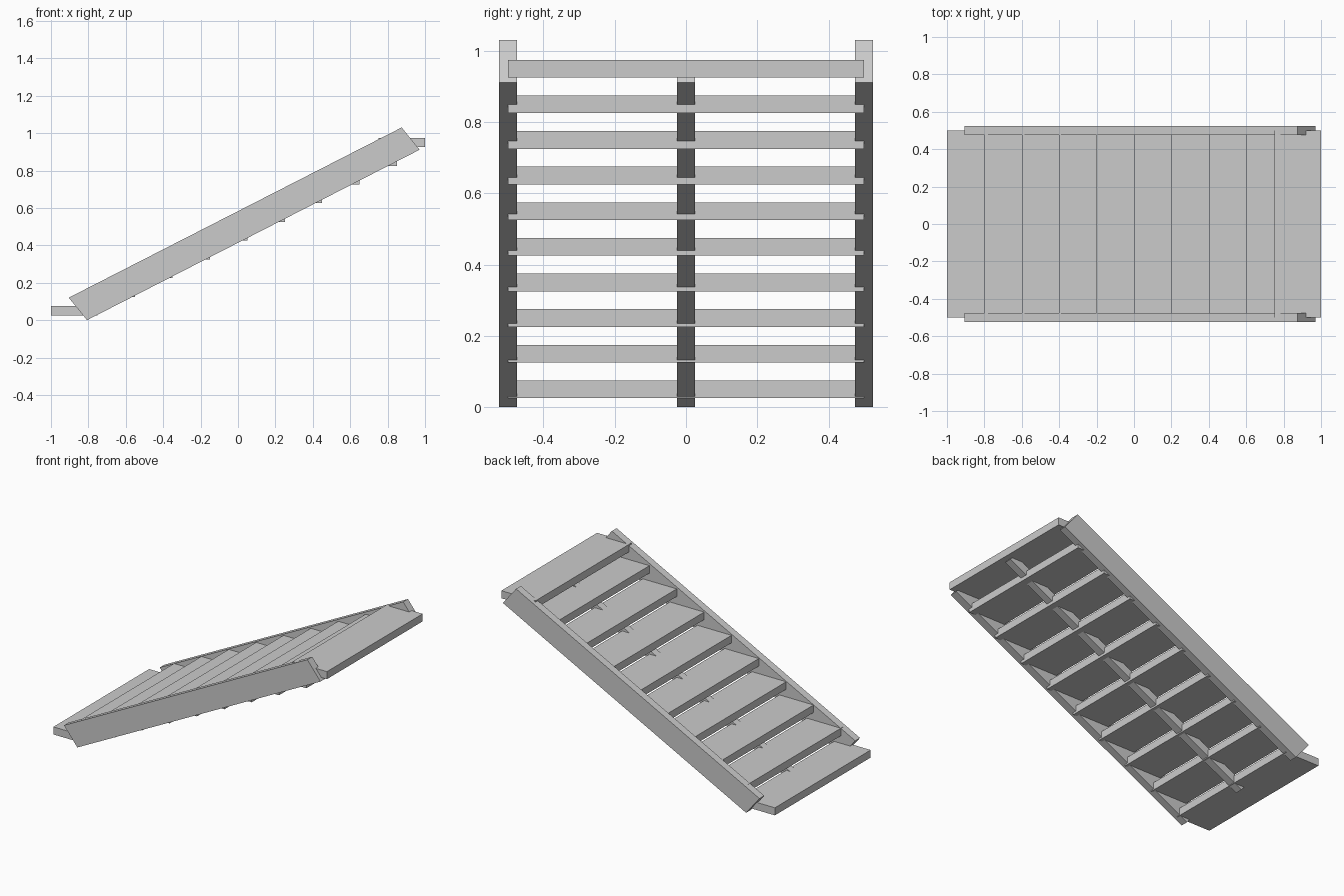
import bpy
import bmesh

if "Cube" in bpy.data.objects:
    bpy.data.objects.remove(bpy.data.objects["Cube"])


def extrude_profile(name, profile, y0, y1):
    """Extrude an (x, z) outline between two y values."""
    bm = bmesh.new()
    face = bm.faces.new([bm.verts.new((x, y0, z)) for x, z in profile])
    ext = bmesh.ops.extrude_face_region(bm, geom=[face])
    verts = [g for g in ext["geom"] if isinstance(g, bmesh.types.BMVert)]
    bmesh.ops.translate(bm, verts=verts, vec=(0, y1 - y0, 0))
    bmesh.ops.recalc_face_normals(bm, faces=bm.faces)
    mesh = bpy.data.meshes.new(name)
    bm.to_mesh(mesh)
    bm.free()
    obj = bpy.data.objects.new(name, mesh)
    bpy.context.collection.objects.link(obj)
    return obj


# Treads: nine regular steps, plus a top one set back to end at x = 1
for i in range(10):
    x = min(-1 + 0.2 * i, 0.75)
    z = 0.025 + 0.1 * i
    extrude_profile(f"tread_{i + 1}",
                    [(x, z), (x + 0.25, z), (x + 0.25, z + 0.05), (x, z + 0.05)],
                    -0.5, 0.5)

# Side stringers: deep sloping boards
side = [(-0.807, 0.0), (0.971, 0.911), (0.875, 1.03), (-0.905, 0.12)]
extrude_profile("stringer_front", side, -0.525, -0.475)
extrude_profile("stringer_back", side, 0.475, 0.525)

# Centre stringer: shallower, tucked under the treads
centre = [(-0.807, 0.0), (0.971, 0.911), (0.937, 0.953), (-0.841, 0.042)]
extrude_profile("stringer_centre", centre, -0.025, 0.025)
